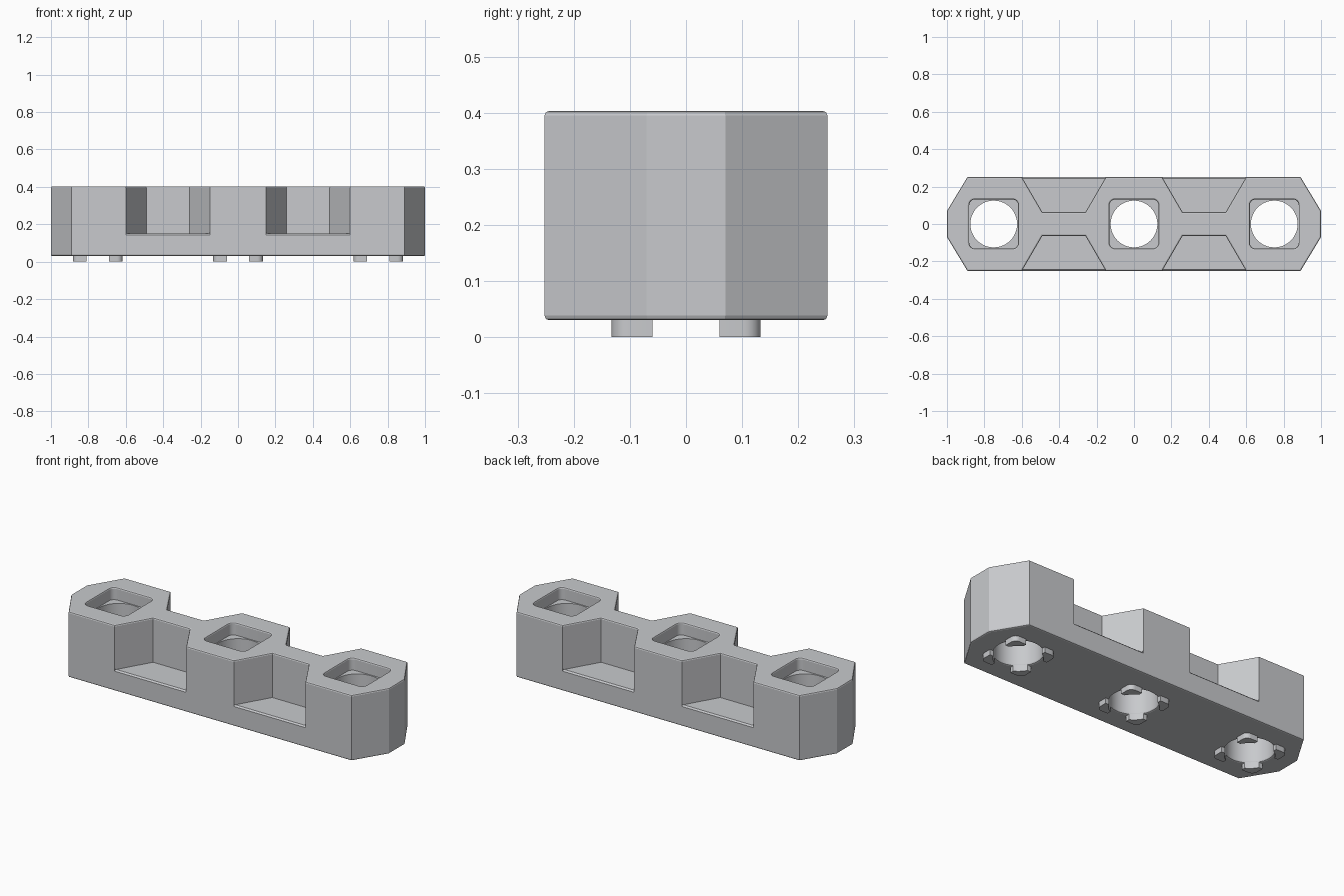
import bpy, bmesh, math
from mathutils import Vector

if "Cube" in bpy.data.objects:
    bpy.data.objects.remove(bpy.data.objects["Cube"])

BOTTOM, TOP = 0.03, 0.403
CENTRES = (-0.75, 0.0, 0.75)

grey = bpy.data.materials.new("light_grey")
grey.diffuse_color = (0.58, 0.59, 0.61, 1)
grey.use_nodes = True
grey.node_tree.nodes["Principled BSDF"].inputs["Base Color"].default_value = grey.diffuse_color


def inset(pts, d):
    """Mitred inset of a counter-clockwise outline (negative d grows it)."""
    out = []
    for i, p in enumerate(pts):
        p, a, b = Vector(p), Vector(pts[i - 1]), Vector(pts[(i + 1) % len(pts)])
        e1, e2 = (p - a).normalized(), (b - p).normalized()
        n1, n2 = Vector((-e1.y, e1.x)), Vector((-e2.y, e2.x))
        out.append(p + (n1 + n2) * (d / (1 + n1.dot(n2))))
    return out


def prism(name, pts, levels):
    """Stack of outlines; each level is (height, inset)."""
    bm = bmesh.new()
    rings = [[bm.verts.new((p.x, p.y, z)) for p in inset(pts, d)] for z, d in levels]
    n = len(pts)
    for lo, hi in zip(rings, rings[1:]):
        for i in range(n):
            j = (i + 1) % n
            bm.faces.new((lo[i], lo[j], hi[j], hi[i]))
    bm.faces.new(rings[0][::-1])
    bm.faces.new(rings[-1])
    bmesh.ops.recalc_face_normals(bm, faces=bm.faces)
    me = bpy.data.meshes.new(name)
    bm.to_mesh(me)
    bm.free()
    me.materials.append(grey)
    ob = bpy.data.objects.new(name, me)
    bpy.context.collection.objects.link(ob)
    return ob


def arc(cx, cy, r, a0, a1, n):
    return [(cx + r * math.cos(math.radians(a0 + (a1 - a0) * i / n)),
             cy + r * math.sin(math.radians(a0 + (a1 - a0) * i / n))) for i in range(n + 1)]


def smooth(ob):
    bpy.ops.object.select_all(action='DESELECT')
    ob.select_set(True)
    bpy.context.view_layer.objects.active = ob
    bpy.ops.object.shade_smooth_by_angle(angle=math.radians(20))


def cut(ob, cutter):
    """Subtract the cutter, then remove it."""
    bpy.context.view_layer.objects.active = ob
    m = ob.modifiers.new("cut", 'BOOLEAN')
    m.operation, m.solver, m.object = 'DIFFERENCE', 'EXACT', cutter
    cutter.hide_render = True
    bpy.ops.object.modifier_apply(modifier=m.name)
    bpy.data.objects.remove(cutter)


# Long eight-sided body with softened top and bottom rims
outline = [(-1, -0.07), (-0.89, -0.252), (0.89, -0.252), (1, -0.07),
           (1, 0.07), (0.89, 0.252), (-0.89, 0.252), (-1, 0.07)]
R = 0.008
body = prism("body", outline, [(BOTTOM, R), (BOTTOM + 0.29 * R, 0.29 * R), (BOTTOM + R, 0),
                               (TOP - R, 0), (TOP - 0.29 * R, 0.29 * R), (TOP, R)])

# Rim that flares a cutter where it leaves the top face
flare = [(TOP - R, 0), (TOP - 0.29 * R, -0.29 * R), (TOP, -R), (TOP + 0.02, -R)]

# Side notches between the posts, with a softened floor edge
for cx in (-0.375, 0.375):
    for s in (-1, 1):
        slope = (0.225 - 0.115) / (0.252 - 0.063)
        wide = 0.115 + slope * (0.4 - 0.063)
        pts = [(cx - 0.115, 0.063 * s), (cx - wide, 0.4 * s),
               (cx + wide, 0.4 * s), (cx + 0.115, 0.063 * s)]
        if s > 0:
            pts.reverse()
        cut(body, prism("notch_cutter", pts, [(0.15, 0)] + flare))
        wedge = prism("edge_cutter", [(-0.225, -0.01), (0.225, -0.01), (0.225, 0.01), (-0.225, 0.01)],
                      [(-0.01, 0), (0.01, 0)])
        wedge.rotation_euler.x = math.radians(45)
        wedge.location = (cx, s * (0.252 + 0.0061), 0.15)
        bpy.context.view_layer.update()
        cut(body, wedge)

# Square pockets with round through holes
corner = 0.03
for cx in CENTRES:
    h = 0.131
    k = h - corner
    square = []
    for q, (sx, sy) in enumerate(((1, 1), (-1, 1), (-1, -1), (1, -1))):
        square += arc(cx + sx * k, sy * k, corner, q * 90, q * 90 + 90, 6)
    cut(body, prism("pocket_cutter", square, [(TOP - 0.07, 0)] + flare))
    circle = arc(cx, 0, 0.125, 0, 360, 48)[:-1]
    cut(body, prism("hole_cutter", circle, [(0.0, -R), (BOTTOM, -R), (BOTTOM + 0.29 * R, -0.29 * R),
                                            (BOTTOM + R, 0), (0.36, 0)]))
smooth(body)

# Four corner feet around each hole
h, r = 0.133, 0.126
a = math.degrees(math.asin(0.06 / r))
profile = ([(h, 0.06)] + arc(h - corner, h - corner, corner, 0, 90, 6)
           + [(0.06, h)] + arc(0, 0, r, 90 - a, a, 8))
for cx in CENTRES:
    for sx in (-1, 1):
        for sy in (-1, 1):
            pts = [(cx + sx * x, sy * y) for x, y in profile]
            if sx * sy < 0:
                pts.reverse()
            smooth(prism("foot", pts, [(0, 0), (BOTTOM + 0.012, 0)]))
